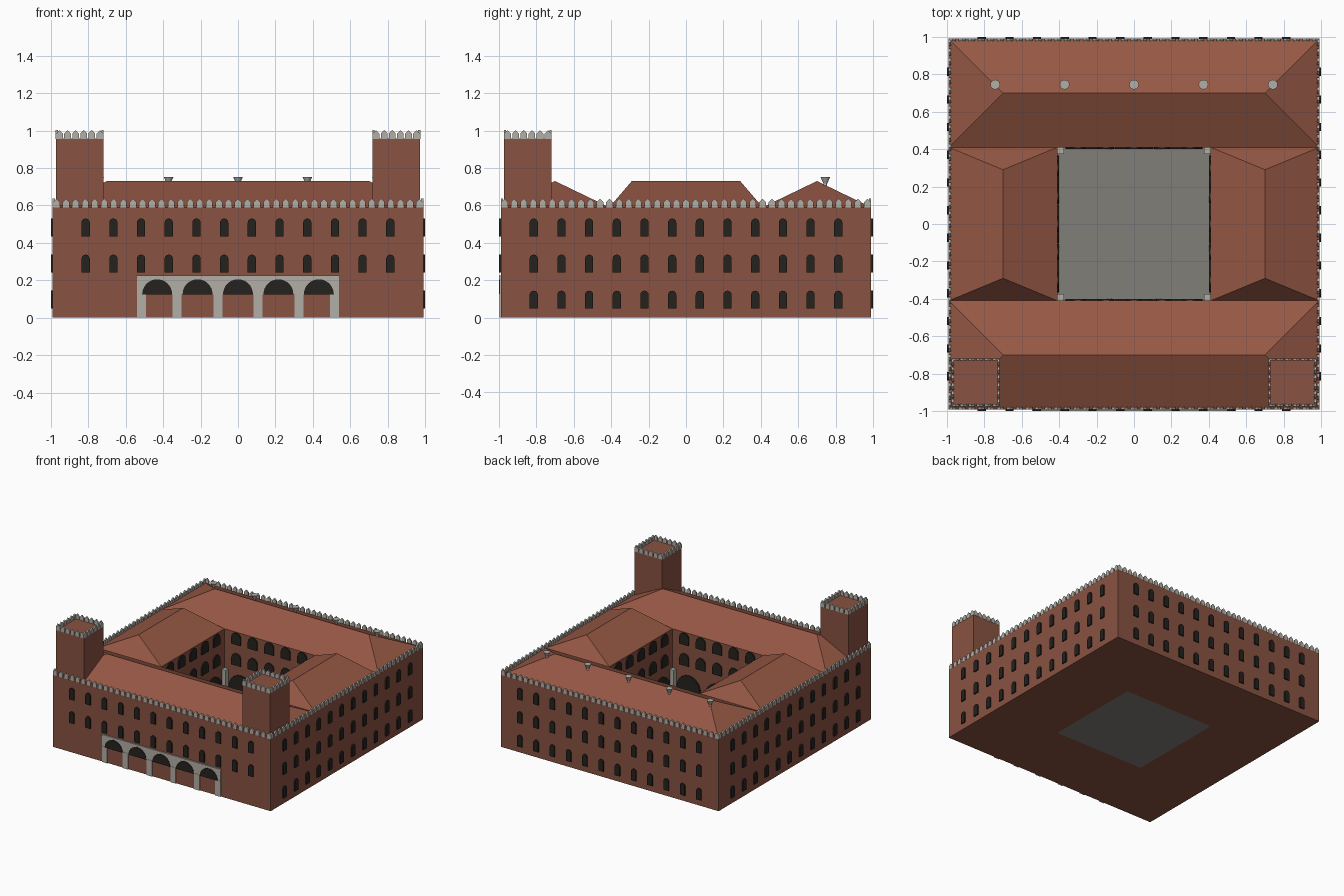
import bpy, bmesh, math
from mathutils import Matrix, Vector

if "Cube" in bpy.data.objects:
    bpy.data.objects.remove(bpy.data.objects["Cube"])


def material(name, rgb):
    m = bpy.data.materials.new(name)
    m.diffuse_color = (*rgb, 1)
    m.use_nodes = True
    m.node_tree.nodes["Principled BSDF"].inputs["Base Color"].default_value = m.diffuse_color
    return m


BRICK = material("brick", (0.25, 0.085, 0.052))
TILE = material("roof_tile", (0.30, 0.095, 0.058))
STONE = material("stone", (0.45, 0.43, 0.39))
PAVING = material("paving", (0.22, 0.21, 0.19))
DARK = material("dark_opening", (0.018, 0.016, 0.013))


def finish(bm, name, mat):
    bmesh.ops.recalc_face_normals(bm, faces=bm.faces)
    mesh = bpy.data.meshes.new(name)
    bm.to_mesh(mesh)
    bm.free()
    mesh.materials.append(mat)
    ob = bpy.data.objects.new(name, mesh)
    bpy.context.collection.objects.link(ob)
    return ob


def add_box(bm, x0, x1, y0, y1, z0, z1, turn=0):
    m = (Matrix.Rotation(turn * math.pi / 2, 4, 'Z')
         @ Matrix.Translation(((x0 + x1) / 2, (y0 + y1) / 2, (z0 + z1) / 2))
         @ Matrix.Diagonal((x1 - x0, y1 - y0, z1 - z0, 1)))
    bmesh.ops.create_cube(bm, size=1, matrix=m)


def box(name, mat, *dims):
    bm = bmesh.new()
    add_box(bm, *dims)
    return finish(bm, name, mat)


def add_prism(bm, profile, y0, y1, turn=0, origin=(0, 0)):
    """Extrude an (x, z) profile from y0 to y1, then quarter-turn about z."""
    r = Matrix.Rotation(turn * math.pi / 2, 3, 'Z')
    o = Vector((*origin, 0))
    rings = [[bm.verts.new(r @ Vector((x, y, z)) + o) for x, z in profile] for y in (y0, y1)]
    n = len(profile)
    for ring in rings:
        bm.faces.new(ring)
    for i in range(n):
        j = (i + 1) % n
        bm.faces.new((rings[0][i], rings[0][j], rings[1][j], rings[1][i]))


def arch(x, z0, spring, r, n=10):
    top = [(x + r * math.cos(math.pi * i / n), spring + r * math.sin(math.pi * i / n))
           for i in range(n + 1)]
    return top if z0 >= spring else [(x - r, z0), (x + r, z0)] + top


def add_merlons(bm, half, inset, z, count, origin=(0, 0)):
    # low stone course with pointed merlons on all four sides
    pitch = 2 * (half - 0.02) / (count - 1)
    for turn in range(4):
        for i in range(count):
            x = -half + 0.02 + i * pitch
            add_prism(bm, [(x - .018, z), (x + .018, z), (x + .018, z + .028),
                           (x, z + .046), (x - .018, z + .028)],
                      -half, -half + inset, turn, origin)


def hip_roof(name, hx, hy, ridge, cx, cy, z0, z1, along_x):
    bm = bmesh.new()
    base = [bm.verts.new((cx + a * hx, cy + b * hy, z0))
            for a, b in ((-1, -1), (1, -1), (1, 1), (-1, 1))]
    ends = [(-ridge, 0), (ridge, 0)] if along_x else [(0, -ridge), (0, ridge)]
    p, q = [bm.verts.new((cx + a, cy + b, z1)) for a, b in ends]
    a, b, c, d = base
    bm.faces.new((d, c, b, a))
    if along_x:
        faces = ((a, b, q, p), (b, c, q), (c, d, p, q), (d, a, p))
    else:
        faces = ((a, b, p), (b, c, q, p), (c, d, q), (d, a, p, q))
    for f in faces:
        bm.faces.new(f)
    finish(bm, name, TILE)


W, C, H = 0.99, 0.41, 0.59       # outer half width, courtyard half width, eaves height
RIDGE = 0.73

# Four wings with hipped roofs around the courtyard
for s, end, side in ((-1, "front", "left"), (1, "back", "right")):
    lo, hi = sorted((s * C, s * W))
    box(end + "_wing", BRICK, -W, W, lo, hi, 0, H)
    box(side + "_wing", BRICK, lo, hi, -C, C, 0, H)
    hip_roof(end + "_roof", W, (W - C) / 2, 0.7, 0, s * 0.7, H, RIDGE, True)
    hip_roof(side + "_roof", (W - C) / 2, C, 0.29, s * 0.7, 0, H, RIDGE, False)
box("courtyard_floor", PAVING, -C, C, -C, C, 0, 0.012)

# Parapet merlons
bm = bmesh.new()
add_merlons(bm, W, 0.012, H, 39)
finish(bm, "parapet_merlons", STONE)

# Corner towers on the front
for s, side in ((-1, "left"), (1, "right")):
    lo, hi = sorted((s * 0.972, s * 0.72))
    box(side + "_tower", BRICK, lo, hi, -0.972, -0.72, H - 0.05, 0.958)
    bm = bmesh.new()
    add_merlons(bm, 0.128, 0.012, 0.956, 6, (s * 0.846, -0.846))
    finish(bm, side + "_tower_merlons", STONE)

# Outer windows: two rows on the front, three on the other sides
bm = bmesh.new()
for turn in range(4):
    for spring in (0.122, 0.315, 0.508):
        if turn == 0 and spring < 0.2:
            continue
        for i in range(12):
            x = (i - 5.5) * 0.148
            add_prism(bm, arch(x, spring - 0.073, spring, 0.022, 8), -1.0, -0.98, turn)
finish(bm, "outer_windows", DARK)

# Entrance portico: stone beam, pillars and dark arch heads
bm = bmesh.new()
add_box(bm, -0.54, 0.54, -0.996, -0.97, 0.125, 0.222)
add_box(bm, -0.545, 0.545, -1.0, -0.97, 0.215, 0.226)
for x in (-0.515, -0.325, -0.108, 0.108, 0.325, 0.515):
    add_box(bm, x - 0.024, x + 0.024, -0.998, -0.97, 0, 0.13)
finish(bm, "portico", STONE)
bm = bmesh.new()
for i in range(-2, 3):
    add_prism(bm, arch(i * 0.216, 0.125, 0.125, 0.08, 16), -1.0, -0.98)
finish(bm, "portico_arches", DARK)

# Courtyard: ground arcade, upper windows and stone columns
openings, columns = bmesh.new(), bmesh.new()
for turn in range(4):
    for i in range(-1, 2):
        add_prism(openings, arch(i * 0.26, 0.012, 0.14, 0.105, 14), C - 0.01, C + 0.01, turn)
    for i in range(-2, 3):
        for z in (0.32, 0.49):
            add_prism(openings, arch(i * 0.15, z, z + 0.055, 0.042, 10), C - 0.01, C + 0.01, turn)
    for x in (-0.13, 0.13):
        add_box(columns, x - 0.012, x + 0.012, C - 0.014, C, 0.01, 0.15, turn)
    add_box(columns, C - 0.035, C, C - 0.035, C, 0.01, 0.27, turn)
finish(openings, "courtyard_openings", DARK)
finish(columns, "courtyard_columns", STONE)

# Flared chimneys on the back roof
bm = bmesh.new()
for i in range(-2, 3):
    x = i * 0.371
    for r1, r2, z0, z1 in ((0.01, 0.01, 0.62, 0.72), (0.006, 0.026, 0.708, 0.752)):
        bmesh.ops.create_cone(bm, cap_ends=True, segments=16, radius1=r1, radius2=r2, depth=z1 - z0,
                              matrix=Matrix.Translation((x, 0.745, (z0 + z1) / 2)))
finish(bm, "chimneys", STONE)
